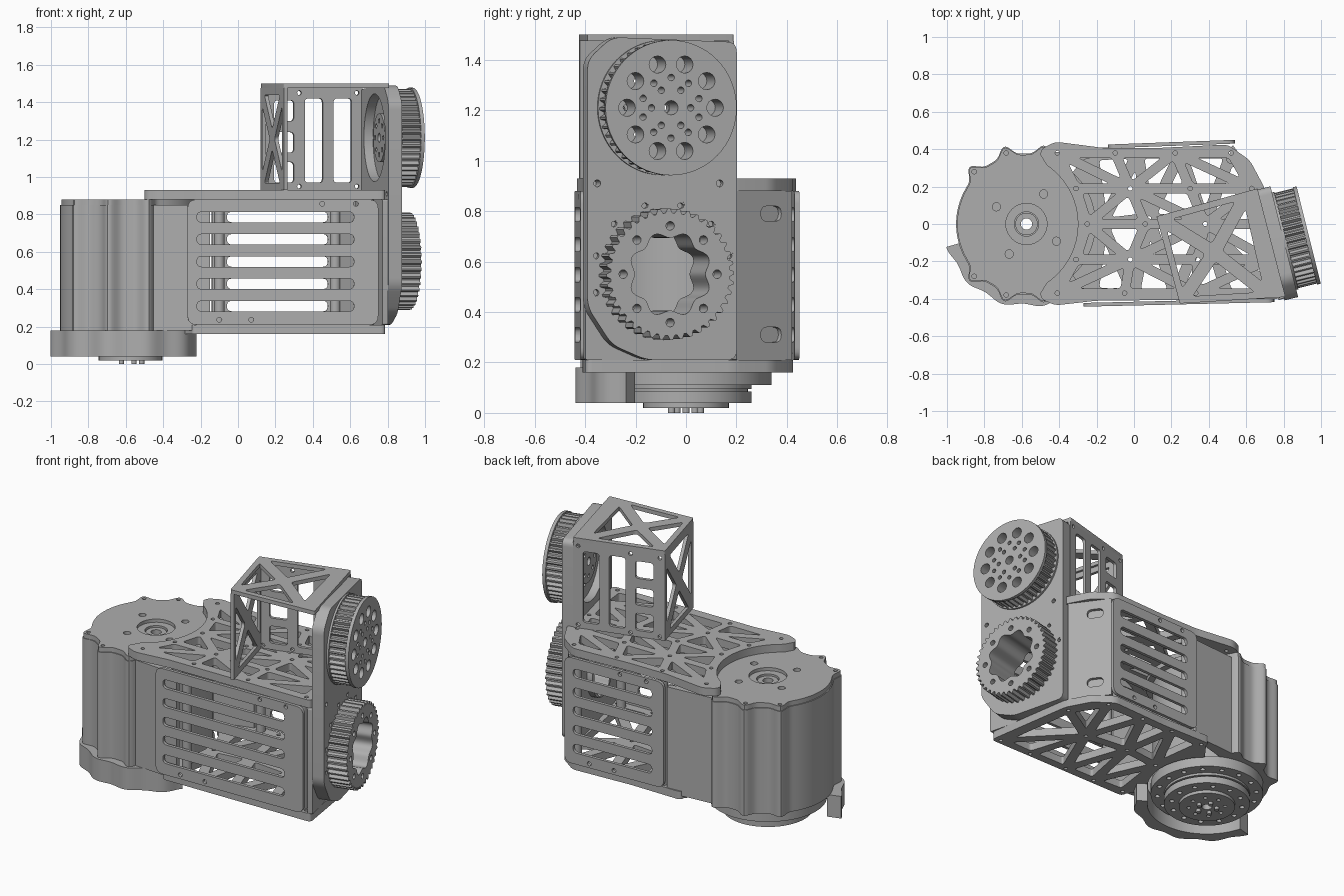
import bpy, bmesh
from math import sin, cos, pi, radians, exp
from mathutils import Matrix, Vector

cube = bpy.data.objects.get("Cube")
if cube:
    bpy.data.objects.remove(cube)

metal = bpy.data.materials.new("grey_metal")
metal.use_nodes = True
GREY = (0.42, 0.42, 0.42, 1)
metal.diffuse_color = GREY
metal.node_tree.nodes["Principled BSDF"].inputs["Base Color"].default_value = GREY


# ---------- loop helpers (closed 2D outlines) ----------
def polar(radius, n, at=(0, 0)):
    """Closed loop whose radius is a function of step index and angle."""
    loop = []
    for i in range(n):
        a = 2 * pi * i / n
        r = radius(i, a)
        loop.append((at[0] + r * cos(a), at[1] + r * sin(a)))
    return loop


def circle(at, r, n=32):
    return polar(lambda i, a: r, n, at)


def ring_of_holes(at, ring, r, count, turn=0.0):
    return [circle((at[0] + ring * cos(turn + 2 * pi * i / count),
                    at[1] + ring * sin(turn + 2 * pi * i / count)), r, 16)
            for i in range(count)]


def arc(at, r, start, end, n=24):
    steps = [radians(start + (end - start) * i / n) for i in range(n + 1)]
    return [(at[0] + r * cos(a), at[1] + r * sin(a)) for a in steps]


def rounded(points, r, n=5):
    pts = [Vector(p) for p in points]
    loop = []
    for i, p in enumerate(pts):
        before, after = pts[i - 1] - p, pts[(i + 1) % len(pts)] - p
        a = p + before.normalized() * min(r, before.length * 0.49)
        b = p + after.normalized() * min(r, after.length * 0.49)
        for k in range(n + 1):
            t = k / n
            loop.append(tuple(a * (1 - t) ** 2 + p * 2 * t * (1 - t) + b * t * t))
    return loop


def rect(x0, y0, x1, y1, r):
    return rounded([(x0, y0), (x1, y0), (x1, y1), (x0, y1)], r)


def truss_hole(corners, strut, r=0.02):
    """Triangle shrunk toward its incentre by half a strut width."""
    a, b, c = [Vector(p) for p in corners]
    la, lb, lc = (b - c).length, (c - a).length, (a - b).length
    total = la + lb + lc
    centre = (a * la + b * lb + c * lc) / total
    inradius = abs((b - a).cross(c - a)) / total
    k = 1 - strut / inradius
    return rounded([centre + (p - centre) * k for p in (a, b, c)], r)


def cross_braced(corners, strut):
    mid = sum((Vector(p) for p in corners), Vector((0, 0))) / 4
    return [truss_hole((corners[i - 1], corners[i], mid), strut) for i in range(4)]


# ---------- solid helpers ----------
def solid(name, loops, low, high, frame=Matrix()):
    """Extrude an outline with holes along the local z of a frame."""
    curve = bpy.data.curves.new(name, "CURVE")
    curve.dimensions, curve.fill_mode = "2D", "BOTH"
    curve.extrude = (high - low) / 2
    for loop in loops:
        spline = curve.splines.new("POLY")
        spline.points.add(len(loop) - 1)
        for point, p in zip(spline.points, loop):
            point.co = (p[0], p[1], 0, 1)
        spline.use_cyclic_u = True
    temp = bpy.data.objects.new(name + "_outline", curve)
    bpy.context.collection.objects.link(temp)
    graph = bpy.context.evaluated_depsgraph_get()
    mesh = bpy.data.meshes.new_from_object(temp.evaluated_get(graph))
    bpy.data.objects.remove(temp)
    bm = bmesh.new()
    bm.from_mesh(mesh)
    bmesh.ops.remove_doubles(bm, verts=bm.verts, dist=1e-5)
    bmesh.ops.recalc_face_normals(bm, faces=bm.faces)
    bm.to_mesh(mesh)
    bm.free()
    mesh.transform(frame @ Matrix.Translation((0, 0, (low + high) / 2)))
    mesh.materials.clear()
    mesh.materials.append(metal)
    obj = bpy.data.objects.new(name, mesh)
    bpy.context.collection.objects.link(obj)
    bpy.ops.object.select_all(action="DESELECT")
    obj.select_set(True)
    bpy.context.view_layer.objects.active = obj
    bpy.ops.object.shade_smooth_by_angle(angle=radians(35))


def wall_frame(start, end):
    """Local x runs start to end, y is up, z points outward."""
    along = (Vector(end) - Vector(start)).normalized()
    frame = Matrix(((along.x, 0, along.y), (along.y, 0, -along.x), (0, 1, 0))).to_4x4()
    frame.translation = (start[0], start[1], 0)
    return frame, (Vector(end) - Vector(start)).length


# ---------- motor drum ----------
HUB = (-0.575, 0)
LOBES = [radians(a) for a in (77, 106, 135, 225, 254, 283)]


def lobed(a, base):
    return base + sum(0.054 * exp(-((a - lobe) / 0.1) ** 2) for lobe in LOBES)


drum = polar(lambda i, a: lobed(a, 0.376), 240, HUB)[48:193]
drum += [(-0.15, -0.405), (-0.15, -0.375)] + arc(HUB, 0.33, -65, 65) + [(-0.15, 0.375), (-0.15, 0.405)]
solid("drum_housing", [drum, circle(HUB, 0.11)], 0.18, 0.85)
cap = polar(lambda i, a: lobed(a, 0.37), 240, HUB)
bolts = [circle((HUB[0] + 0.395 * cos(a), 0.395 * sin(a)), 0.012, 12) for a in LOBES]
solid("drum_cap", [cap, circle(HUB, 0.11)] + bolts + ring_of_holes(HUB, 0.185, 0.022, 4, 1.05), 0.85, 0.88)
solid("hub_bearing", [circle(HUB, 0.112), circle(HUB, 0.065)], 0.25, 0.86)
solid("hub_shaft", [circle(HUB, 0.06), circle(HUB, 0.03)], 0.04, 0.85)

# ---------- output flange and foot under the drum ----------
solid("flange_plate", [circle(HUB, 0.34, 64), circle(HUB, 0.1)] + ring_of_holes(HUB, 0.3, 0.015, 16), 0.11, 0.18)
for name, r, low, high in (("upper", 0.26, 0.095, 0.11), ("groove", 0.245, 0.085, 0.095), ("lower", 0.26, 0.04, 0.085)):
    solid("output_disc_" + name, [circle(HUB, r, 64), circle(HUB, 0.1)]
          + ring_of_holes(HUB, 0.215, 0.015, 12), low, high)
solid("output_hub", [circle(HUB, 0.17, 48), circle(HUB, 0.03)] + ring_of_holes(HUB, 0.11, 0.012, 8), 0.02, 0.045)
for i, hole in enumerate(ring_of_holes(HUB, 0.06, 0.014, 5)):
    solid(f"hub_screw_{i}", [hole], 0, 0.03)
foot = [(HUB[0] + r * cos(a), r * sin(a)) for a, r in
        ((radians(196 + 1.3 * i), 0.436 + 0.01 * cos((i - 22) * pi / 11)) for i in range(101))]
solid("foot_arc", [foot + arc(HUB, 0.36, 326, 196, 50)], 0.04, 0.18)

# ---------- truss plates above and below the body ----------
right_edge = [(0.1, 0.405), (0.5, 0.425), (0.62, 0.34), (0.7, 0.19), (0.79, -0.4)]
top_outline = rounded([(-0.5, 0.4), (-0.42, 0.44), (-0.15, 0.405)] + right_edge
                      + [(-0.2, -0.41), (-0.42, -0.435), (-0.5, -0.4)], 0.03) + arc((-0.68, 0), 0.38, -56, 56)
rows = [(0.38, (-0.41, -0.1, 0.22, 0.52)), (0.19, (-0.31, -0.02, 0.3, 0.63)), (0, (-0.25, 0.06, 0.38, 0.68)),
        (-0.19, (-0.31, -0.02, 0.34, 0.72)), (-0.37, (-0.41, -0.05, 0.33, 0.74))]
grid = [[Vector((x, y)) for x in xs] for y, xs in rows]
top_holes = [circle(p, 0.012, 12) for row in grid for p in row]
for r in range(4):
    for c in range(3):
        a, b, d, e = grid[r][c], grid[r][c + 1], grid[r + 1][c], grid[r + 1][c + 1]
        pair = ((a, b, d), (b, d, e)) if (r + c) % 2 else ((a, b, e), (a, d, e))
        top_holes += [truss_hole(t, 0.026) for t in pair]
solid("top_truss_plate", [top_outline] + top_holes, 0.88, 0.93)

bottom_outline = rounded([(-0.25, 0.41)] + right_edge + [(-0.25, -0.41)], 0.03) + arc(HUB, 0.36, -48, 48)
nodes = [(-0.22, 0.37), (0.02, 0.38), (0.25, 0.38), (0.52, 0.38), (0.66, 0.17), (-0.17, 0), (0.08, 0.03),
         (0.38, 0), (-0.22, -0.37), (0, -0.38), (0.22, -0.38), (0.5, -0.38), (0.74, -0.37)]
triangles = "051 156 162 267 273 374 47c 7bc 7ab 6a7 69a 596 589".split()
bottom_holes = [truss_hole([nodes[int(k, 16)] for k in t], 0.03) for t in triangles]
bottom_holes += [circle(p, 0.012, 12) for p in nodes]
solid("bottom_truss_plate", [bottom_outline] + bottom_holes, 0.16, 0.21)


# ---------- slotted side covers ----------
def slotted_cover(name, start, end, slot_start, slot_end):
    frame, length = wall_frame(start, end)
    loops = [rect(0, 0.21, length, 0.88, 0.05)]
    for i in range(5):
        z = 0.31 + 0.119 * i
        loops.append(rect(slot_start, z - 0.028, slot_end, z + 0.028, 0.028))
    for x, z in ((0.17, 0.237), (0.34, 0.237), (length - 0.12, 0.857), (length - 0.3, 0.857)):
        loops.append(circle((x, z), 0.013, 12))
    solid(name, loops, -0.01, 0.01, frame)


slotted_cover("front_cover", (-0.27, -0.432), (0.75, -0.408), 0.05, 0.89)
slotted_cover("back_cover", (0.54, 0.44), (-0.14, 0.415), 0.06, 0.6)
frame, length = wall_frame((0.69, 0.2), (0.53, 0.42))
solid("corner_wall", [rect(0, 0.21, length, 0.88, 0.005)]
      + [rect(0.12, z, 0.22, z + 0.06, 0.03) for z in (0.28, 0.76)], -0.02, 0, frame)
solid("corner_wall_lining", [rect(0, 0.21, length, 0.88, 0.005)], -0.035, -0.02, frame)
for i, at in enumerate(((-0.1, -0.37), (-0.1, 0.37), (0.52, 0.35), (0.7, -0.35))):
    solid(f"spacer_post_{i}", [circle(at, 0.028, 20)], 0.21, 0.88)

# ---------- angled end plate ----------
TILT = radians(14)
origin = (0.8, -0.08)
end_frame, _ = wall_frame(origin, (origin[0] - sin(TILT), origin[1] + cos(TILT)))
UPPER, LOWER = (-0.012, 1.21), (-0.012, 0.55)
end_outline = rounded([(-0.32, 0.42), (-0.22, 0.27), (-0.08, 0.21), (0.29, 0.21), (0.29, 1.47),
                       (-0.22, 1.49), (-0.32, 1.4)], 0.04)
plate_holes = [circle(LOWER, 0.175), circle((-0.28, 0.91), 0.014, 12), circle((0.22, 0.91), 0.014, 12)]
solid("end_plate", [end_outline] + plate_holes + ring_of_holes(LOWER, 0.285, 0.014, 12, pi / 12)[:7]
      + ring_of_holes(UPPER, 0.15, 0.012, 8) + [circle(UPPER, 0.025)], -0.025, 0, end_frame)
solid("end_plate_backing", [end_outline, circle(UPPER, 0.235, 48)] + plate_holes, -0.075, -0.025, end_frame)
solid("end_lower_panel", [rect(-0.31, 0.21, 0.29, 0.88, 0.01), circle(LOWER, 0.175)], -0.105, -0.075, end_frame)
solid("end_plate_hub", [circle(UPPER, 0.13), circle(UPPER, 0.025)] + ring_of_holes(UPPER, 0.09, 0.013, 8),
      -0.05, -0.025, end_frame)

# ---------- toothed pulleys ----------
big_holes = ring_of_holes(UPPER, 0.18, 0.034, 10) + ring_of_holes(UPPER, 0.12, 0.013, 10, 0.31)
big_holes += ring_of_holes(UPPER, 0.08, 0.013, 6) + [circle(UPPER, 0.028)]


def toothed(at, r, teeth):
    return polar(lambda i, a: r if i % 4 < 2 else r - 0.018, teeth * 4, at)


solid("upper_pulley_teeth", [toothed(UPPER, 0.262, 44)] + big_holes, 0.012, 0.115, end_frame)
solid("upper_pulley_inner_rim", [circle(UPPER, 0.268, 64)] + big_holes, 0, 0.012, end_frame)
solid("upper_pulley_outer_rim", [circle(UPPER, 0.268, 64)] + big_holes, 0.115, 0.135, end_frame)
bore = polar(lambda i, a: 0.157 - 0.013 * cos(8 * a), 96, LOWER)
flange = polar(lambda i, a: 0.288 + 0.012 * cos(12 * a - pi), 144, LOWER)
solid("lower_pulley_flange", [flange, bore] + ring_of_holes(LOWER, 0.28, 0.012, 12, pi / 12),
      -0.07, -0.002, end_frame)
solid("lower_pulley_teeth", [toothed(LOWER, 0.261, 40), bore] + ring_of_holes(LOWER, 0.192, 0.017, 8),
      0, 0.12, end_frame)
solid("lower_pulley_sleeve", [circle(LOWER, 0.177, 48), bore], -0.14, 0, end_frame)

# ---------- open upper frame ----------
A, B, C, D = (0.12, 0.04), (0.66, 0.19), (0.81, -0.39), (0.245, -0.425)
solid("frame_roof", [rounded([A, B, C, D], 0.01)]
      + cross_braced([A, (0.61, 0.175), (0.74, -0.395), D], 0.035), 1.475, 1.5)
frame, length = wall_frame(A, D)
corners = [(0, 0.93), (length, 0.93), (length, 1.475), (0, 1.475)]
solid("frame_left_wall", [corners] + cross_braced(corners, 0.037), -0.02, 0, frame)
frame, length = wall_frame(B, A)
windows = [rect(x, 0.97, x + 0.1, 1.42, 0.02) for x in (0.06, 0.22)]
windows += [rect(0.38, z, 0.49, z + 0.11, 0.02) for z in (0.97, 1.13, 1.3)]
solid("frame_back_wall", [[(0, 0.93), (length, 0.93), (length, 1.475), (0, 1.475)]] + windows
      + [circle((x, z), 0.012, 12) for x in (0.03, 0.35, 0.53) for z in (0.95, 1.45)], -0.02, 0, frame)
